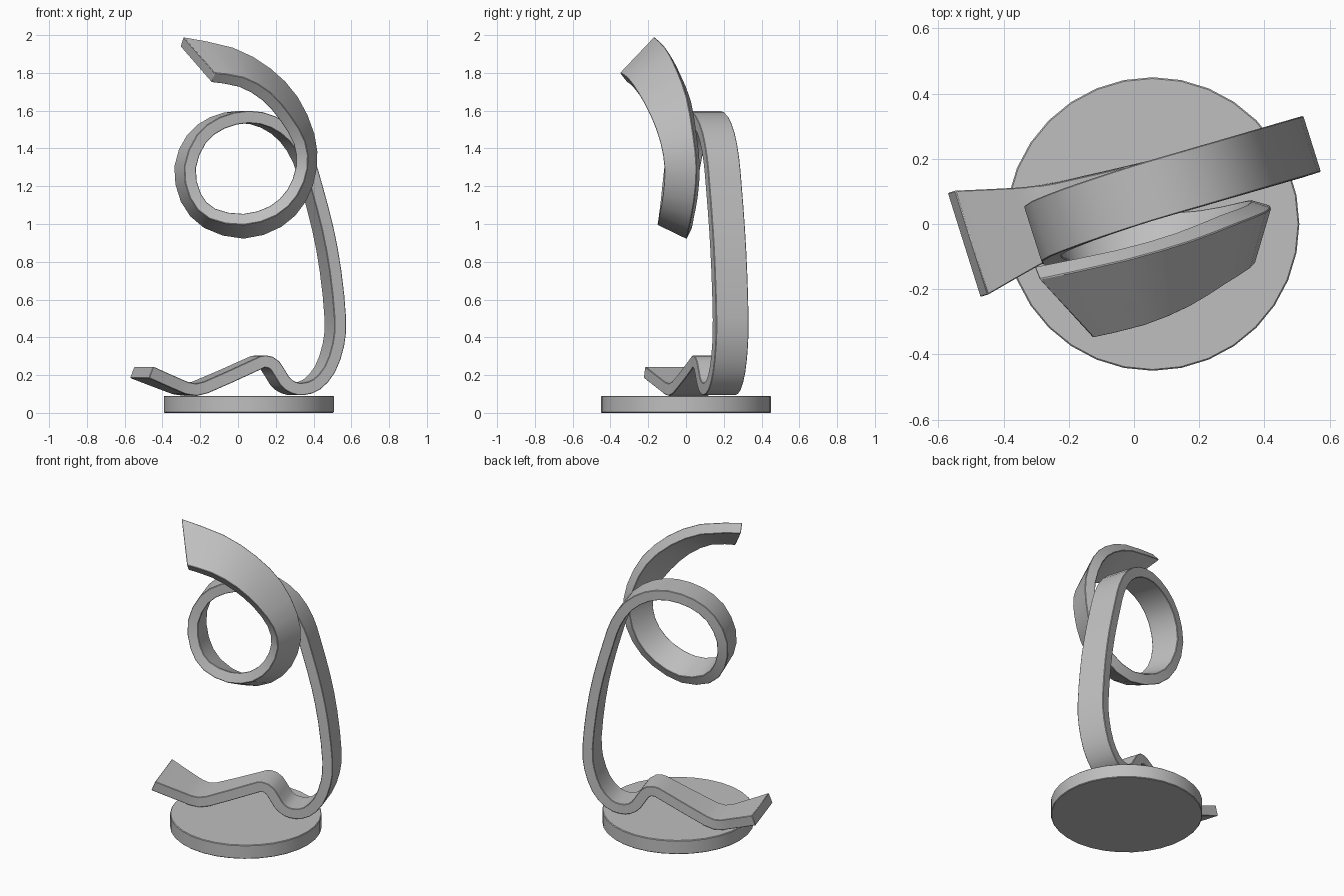
import bpy, bmesh, math
from mathutils import Vector

if "Cube" in bpy.data.objects:
    bpy.data.objects.remove(bpy.data.objects["Cube"], do_unlink=True)

grey = bpy.data.materials.new("plain_grey")
grey.use_nodes = True
colour = (0.52, 0.52, 0.52, 1)
grey.diffuse_color = colour
grey.node_tree.nodes["Principled BSDF"].inputs["Base Color"].default_value = colour

THICK = 0.065
ACROSS = Vector((0.3, -0.954, 0))


def finish(bm, name, bevel):
    bmesh.ops.recalc_face_normals(bm, faces=bm.faces)
    mesh = bpy.data.meshes.new(name)
    bm.to_mesh(mesh)
    bm.free()
    mesh.materials.append(grey)
    ob = bpy.data.objects.new(name, mesh)
    bpy.context.collection.objects.link(ob)
    mod = ob.modifiers.new("soft_edges", "BEVEL")
    mod.width = bevel
    mod.segments = 1
    mod.limit_method = "ANGLE"
    mod.angle_limit = math.radians(50)
    bpy.ops.object.select_all(action="DESELECT")
    ob.select_set(True)
    bpy.context.view_layer.objects.active = ob
    bpy.ops.object.shade_smooth_by_angle(angle=math.radians(35))
    return ob


# Round base
bm = bmesh.new()
bmesh.ops.create_cone(bm, cap_ends=True, segments=32, radius1=0.45, radius2=0.45, depth=0.09)
bmesh.ops.translate(bm, verts=bm.verts, vec=(0.057, 0, 0.045))
finish(bm, "round_base", 0.004)

# Flat part of the band: flared foot, hump, column and top of the loop (x, z, width)
upright = [
    (-0.51, 0.215, 0.335), (-0.34, 0.145, 0.25), (-0.28, 0.127, 0.23), (-0.2, 0.135, 0.21),
    (0.06, 0.25, 0.18), (0.12, 0.272, 0.18), (0.17, 0.25, 0.18), (0.22, 0.17, 0.18),
    (0.265, 0.135, 0.18), (0.32, 0.127, 0.18), (0.39, 0.15, 0.18), (0.46, 0.23, 0.18),
    (0.505, 0.36, 0.18), (0.515, 0.5, 0.18), (0.49, 0.75, 0.18), (0.45, 0.97, 0.18),
    (0.39, 1.2, 0.18), (0.345, 1.34, 0.18), (0.27, 1.46, 0.18), (0.16, 1.54, 0.18),
    (0.03, 1.567, 0.18)]
stations = [(Vector((x, 0.29 * (x + 0.3), z)), ACROSS * w) for x, z, w in upright]

# Rest of the loop, twisting forward into the flared tip (centre, width vector)
coil = [
    ((-0.11, 0.05, 1.535), (0.054, -0.172, 0)),
    ((-0.22, 0.01, 1.45), (0.054, -0.172, 0)),
    ((-0.28, -0.02, 1.3), (0.054, -0.17, 0)),
    ((-0.25, -0.04, 1.14), (0.05, -0.165, 0.02)),
    ((-0.15, -0.055, 1.03), (0.03, -0.16, 0.05)),
    ((0.03, -0.06, 0.988), (0, -0.155, 0.075)),
    ((0.2, -0.05, 1.04), (-0.03, -0.16, 0.06)),
    ((0.31, -0.03, 1.15), (-0.045, -0.165, 0.035)),
    ((0.362, -0.02, 1.3), (-0.05, -0.17, 0)),
    ((0.35, -0.04, 1.45), (-0.05, -0.175, -0.04)),
    ((0.27, -0.08, 1.61), (-0.04, -0.19, -0.1)),
    ((0.15, -0.14, 1.74), (0, -0.2, -0.13)),
    ((-0.01, -0.195, 1.83), (0.06, -0.2, -0.16)),
    ((-0.215, -0.24, 1.87), (0.165, -0.18, -0.19))]
stations += [(Vector(c), Vector(w)) for c, w in coil]


def between(a, b, c, d):
    return (b + c) * 0.5625 - (a + d) * 0.0625


# Round the path with one extra station between each pair
path = []
last = len(stations) - 1
for i in range(last):
    four = [stations[min(max(i + k, 0), last)] for k in (-1, 0, 1, 2)]
    path.append(stations[i])
    path.append(tuple(between(*[s[k] for s in four]) for k in (0, 1)))
path.append(stations[last])

# Sweep a rectangle along the path
bm = bmesh.new()
rings = []
for i, (centre, wide) in enumerate(path):
    tangent = path[min(i + 1, len(path) - 1)][0] - path[max(i - 1, 0)][0]
    normal = tangent.cross(wide).normalized() * THICK
    rings.append([bm.verts.new(centre + wide * a + normal * b)
                  for a, b in ((-0.5, -0.5), (0.5, -0.5), (0.5, 0.5), (-0.5, 0.5))])
for r, s in zip(rings, rings[1:]):
    for k in range(4):
        n = (k + 1) % 4
        bm.faces.new((r[k], r[n], s[n], s[k]))
bm.faces.new(rings[0])
bm.faces.new(rings[-1])
finish(bm, "twisted_band", 0.003)
